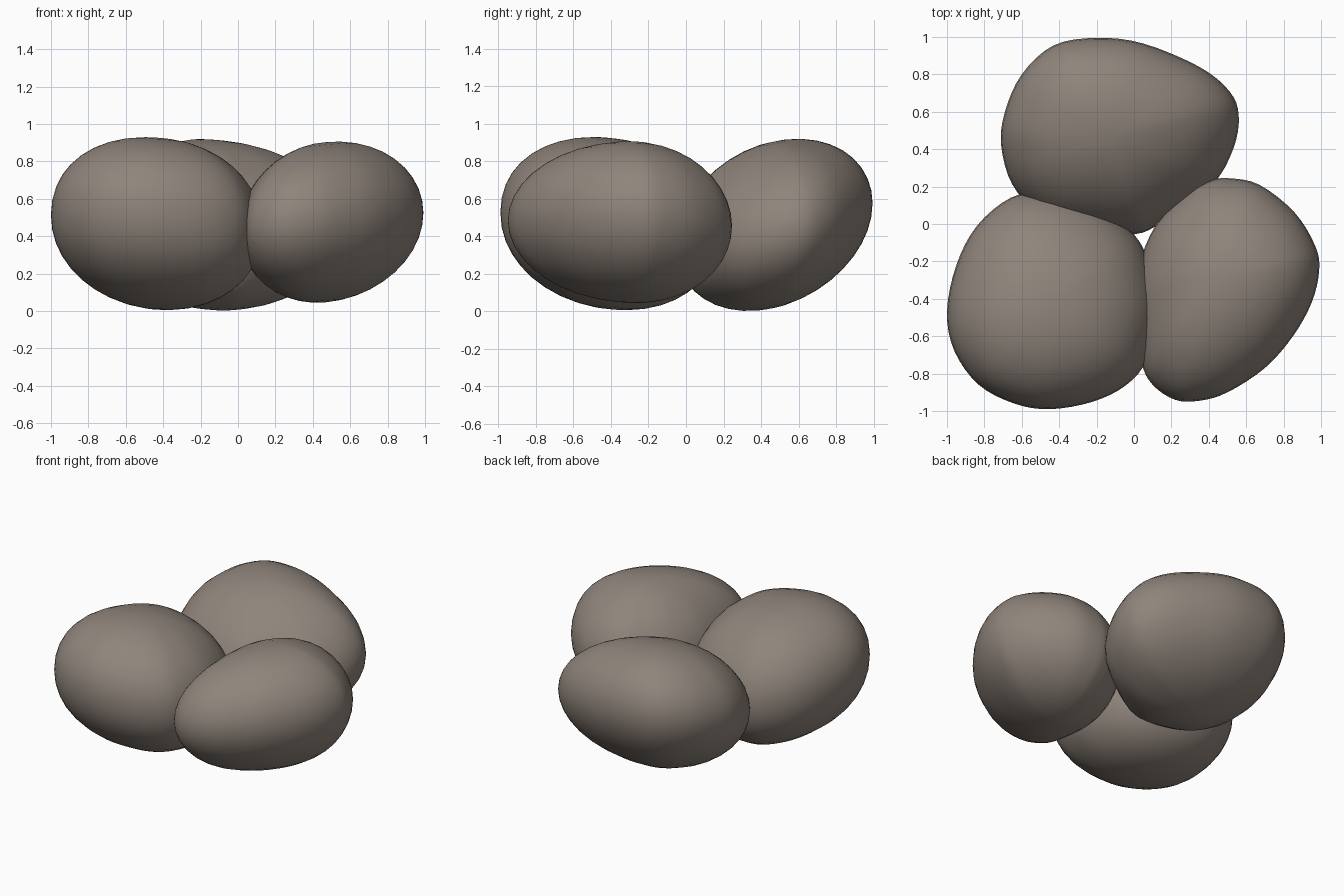
import bpy, bmesh, math

if "Cube" in bpy.data.objects:
    bpy.data.objects.remove(bpy.data.objects["Cube"])

stone = bpy.data.materials.new("warm grey stone")
stone.diffuse_color = (0.275, 0.233, 0.2, 1)
stone.use_nodes = True
stone.node_tree.nodes["Principled BSDF"].inputs["Base Color"].default_value = stone.diffuse_color


def smooth_outline(pts, sub=4):
    """Closed Catmull-Rom curve through the plan points."""
    out, n = [], len(pts)
    for i in range(n):
        p0, p1, p2, p3 = (pts[(i + k - 1) % n] for k in range(4))
        for s in range(sub):
            t = s / sub
            out.append(tuple(0.5 * (2 * b + (c - a) * t + (2 * a - 5 * b + 4 * c - d) * t * t
                                    + (3 * b - a - 3 * c + d) * t ** 3)
                             for a, b, c, d in zip(p0, p1, p2, p3)))
    return out


def boulder(name, plan, centre, zmid, half, tilt, power=1.0, rings=20):
    """Rounded stone: plan outline shrunk to a pole above and below, with a tilted equator."""
    outline = smooth_outline(plan)
    cx, cy = centre
    bm = bmesh.new()
    rows = []
    for r in range(1, rings):
        a = -math.pi / 2 + math.pi * r / rings
        k = math.cos(a) ** power
        z = math.copysign(abs(math.sin(a)) ** power, a) * half
        rows.append([bm.verts.new((cx + (x - cx) * k, cy + (y - cy) * k,
                                   zmid + z + k * (tilt[0] * (x - cx) + tilt[1] * (y - cy))))
                     for x, y in outline])
    low = bm.verts.new((cx, cy, zmid - half))
    top = bm.verts.new((cx, cy, zmid + half))
    n = len(outline)
    for i in range(n):
        j = (i + 1) % n
        bm.faces.new((low, rows[0][j], rows[0][i]))
        bm.faces.new((top, rows[-1][i], rows[-1][j]))
        for lo, hi in zip(rows, rows[1:]):
            bm.faces.new((lo[i], lo[j], hi[j], hi[i]))
    bmesh.ops.recalc_face_normals(bm, faces=bm.faces)
    for f in bm.faces:
        f.smooth = True
    me = bpy.data.meshes.new(name)
    bm.to_mesh(me)
    bm.free()
    me.materials.append(stone)
    bpy.context.collection.objects.link(bpy.data.objects.new(name, me))


# front left stone
boulder("left_stone",
        [(-1, -.47), (-.96, -.68), (-.83, -.86), (-.64, -.96), (-.45, -.99), (-.22, -.95),
         (-.04, -.86), (.07, -.72), (.13, -.45), (.06, -.15), (-.08, .02), (-.28, .13),
         (-.48, .17), (-.66, .14), (-.84, -.01), (-.95, -.22)],
        (-.43, -.4), .467, .455, (-.07, -.1), .95)

# back stone
boulder("back_stone",
        [(-.71, .42), (-.69, .6), (-.6, .8), (-.43, .955), (-.2, .995), (.05, .965), (.35, .84),
         (.51, .71), (.56, .58), (.53, .4), (.41, .2), (.12, -.01), (-.03, -.055),
         (-.3, -.03), (-.5, .05), (-.65, .21)],
        (-.13, .46), .46, .443, (-.06, .21))

# front right stone
boulder("right_stone",
        [(.5, .245), (.67, .21), (.86, .06), (.97, -.12), (.99, -.25), (.95, -.42), (.85, -.6),
         (.7, -.77), (.5, -.9), (.35, -.945), (.22, -.94), (.1, -.86), (.04, -.74),
         (.01, -.5), (.02, -.25), (.12, 0), (.3, .18), (.4, .23)],
        (.47, -.28), .475, .428, (.1, -.04))
